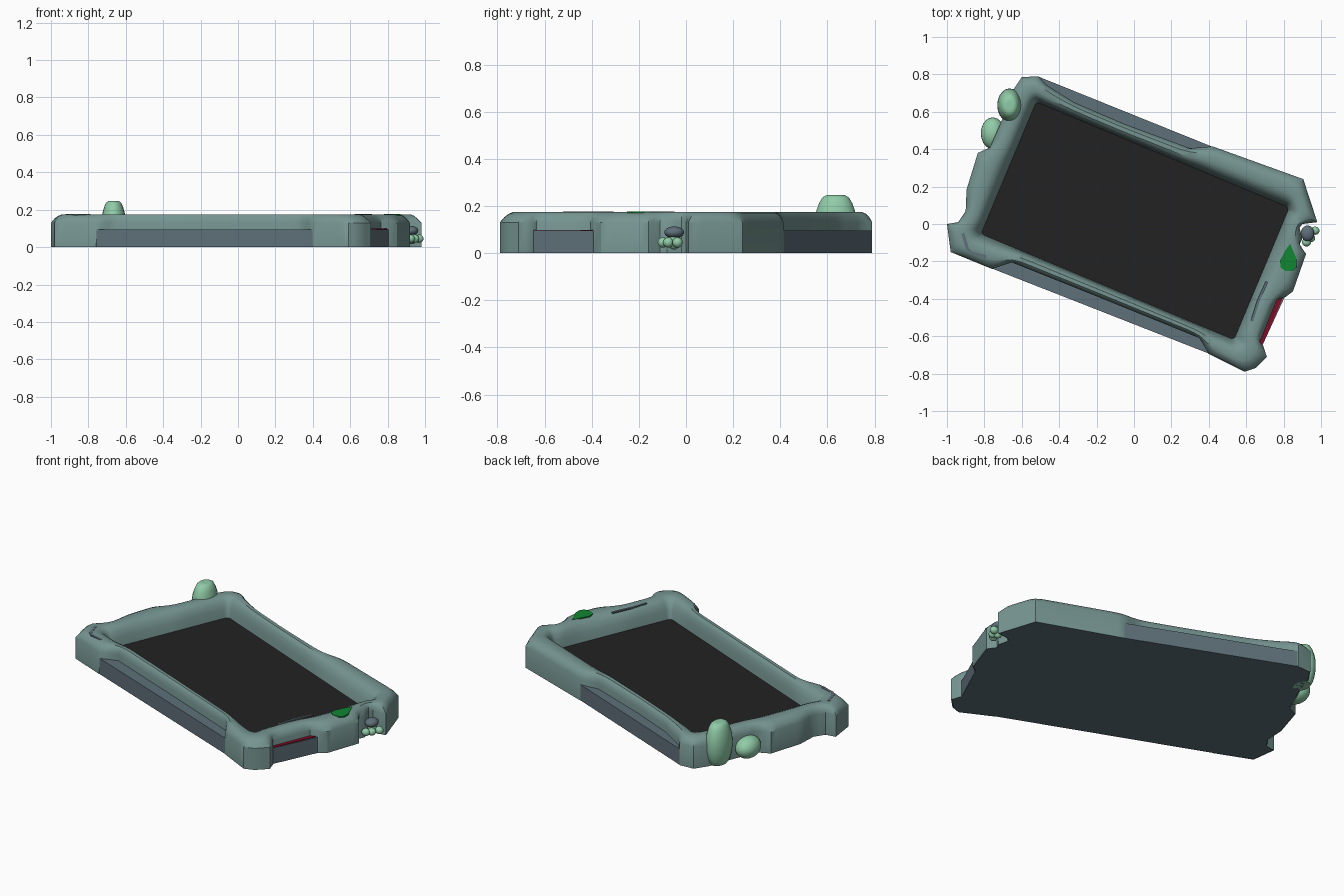
import bpy, bmesh, math
from mathutils import Vector, Matrix

if "Cube" in bpy.data.objects:
    bpy.data.objects.remove(bpy.data.objects["Cube"])

def mat(name, rgb):
    m = bpy.data.materials.new(name)
    m.diffuse_color = (*rgb, 1)
    m.use_nodes = True
    m.node_tree.nodes["Principled BSDF"].inputs["Base Color"].default_value = m.diffuse_color
    return m

TEAL = mat("teal_grey", (.18, .30, .285))
SLATE = mat("slate", (.112, .160, .190))
BLACK = mat("screen_black", (.016, .016, .016))
RED = mat("dark_red", (.22, .004, .020))
GREEN = mat("leaf_green", (.005, .24, .032))
MINT = mat("mint", (.28, .60, .39))

def finish(name, bm, m, angle=32):
    me = bpy.data.meshes.new(name)
    bm.to_mesh(me)
    bm.free()
    ob = bpy.data.objects.new(name, me)
    bpy.context.collection.objects.link(ob)
    me.materials.append(m)
    bpy.ops.object.select_all(action='DESELECT')
    ob.select_set(True)
    bpy.context.view_layer.objects.active = ob
    bpy.ops.object.shade_smooth_by_angle(angle=math.radians(angle))
    return ob

def resample(pts, step=.035):
    out = []
    for a, b in zip(pts, pts[1:] + pts[:1]):
        a, b = Vector(a), Vector(b)
        n = max(1, round((b - a).length / step))
        out += [a.lerp(b, i / n) for i in range(n)]
    return out

def soften(loop, n):
    for _ in range(n):
        k = len(loop)
        loop = [(loop[i - 1] + loop[i] * 2 + loop[(i + 1) % k]) / 4 for i in range(k)]
    return loop

# The whole device is turned in plan; the screen is a rectangle in that turned frame
ROT = Matrix.Rotation(math.radians(-22.7), 2)
CEN, HX, HY, RAD = Vector((.006, .017)), .732, .382, .02

def to_screen(p):
    """Nearest point on the slightly rounded screen edge."""
    q = ROT.transposed() @ (p - CEN)
    hx, hy = HX - RAD, HY - RAD
    c = Vector((max(-hx, min(hx, q.x)), max(-hy, min(hy, q.y))))
    d = (q - c).normalized() * RAD
    return CEN + ROT @ (c + d)

def loft(bm, loops):
    rings = [[bm.verts.new((p.x, p.y, z)) for p in pts] for pts, z in loops]
    n = len(rings[0])
    for a, b in zip(rings, rings[1:]):
        for i in range(n):
            j = (i + 1) % n
            bm.faces.new((a[i], a[j], b[j], b[i]))
    return rings

# Outline pieces, counter-clockwise
left = [(-.65, .71), (-.70, .57), (-.77, .41), (-.835, .38), (-.895, .185),
        (-.90, .07), (-.94, .01), (-1, 0), (-.98, -.15), (-.76, -.24)]
front_waist = [(-.655, -.205), (-.18, -.395), (.35, -.61)]
front_corner = [(.40, -.695), (.59, -.79), (.65, -.77), (.71, -.71), (.69, -.65)]
right_waist = [(.672, -.635), (.765, -.405)]
right = [(.81, -.39), (.85, -.36), (.92, -.16), (.885, -.11), (.90, -.08), (.885, -.02),
         (.90, 0), (.98, .01), (.905, .24), (.42, .415)]
back_waist = [(.30, .405), (-.05, .535), (-.32, .65), (-.47, .745)]
back_corner = [(-.51, .79), (-.60, .785)]

# Rounded bumper rim
outer = resample(left + front_waist + front_corner + right_waist + right + back_waist + back_corner)
inner = [to_screen(p) for p in outer]
bm = bmesh.new()
profile = [(0, 0, 0), (0, .13, 0), (.07, .152, 1), (.17, .167, 2), (.28, .175, 3),
           (.55, .175, 4), (.70, .166, 4), (.82, .147, 3), (.92, .115, 2), (1, .06, 0)]
loft(bm, [(soften([o.lerp(i, t) for o, i in zip(outer, inner)], s), z) for t, z, s in profile])
finish("bumper_rim", bm, TEAL)

# Base tray: shows as straight ledges at the rim waists, closed underneath
hull = [p * .996 for p in resample(left + front_corner + right + back_corner)]
hin = [p.lerp(to_screen(p), .6) for p in hull]
bm = bmesh.new()
rings = loft(bm, [(hull, 0), (hull, .095), (hin, .095)])
bm.faces.new(rings[0][::-1])
finish("base_tray", bm, SLATE, 20)

def plate(name, pts, z0, z1, m):
    bm = bmesh.new()
    r = loft(bm, [([Vector(p) for p in pts], z0), ([Vector(p) for p in pts], z1)])
    bm.faces.new(r[1])
    bm.faces.new(r[0][::-1])
    return finish(name, bm, m, 20)

# Screen
plate("screen", [CEN + ROT @ Vector((sx * (HX + .01), sy * (HY + .01)))
                 for sx, sy in ((-1, -1), (1, -1), (1, 1), (-1, 1))], .057, .065, BLACK)

# Red strip on the right ledge
plate("red_strip", [(.655, -.63), (.687, -.648), (.797, -.392), (.755, -.39)], .0945, .099, RED)

# Green patch on top of the rim
plate("green_patch", [(.78, -.20), (.785, -.235), (.81, -.25), (.85, -.25), (.87, -.23), (.87, -.19),
                      (.845, -.13), (.835, -.105), (.81, -.14)], .170, .1775, GREEN)

# Thin slate grooves on the rim top
def groove(name, path, w):
    P = [Vector(p) for p in path]
    d = [(P[min(i + 1, len(P) - 1)] - P[max(i - 1, 0)]).normalized() for i in range(len(P))]
    n = [Vector((-v.y, v.x)) * w / 2 for v in d]
    plate(name, [p - k for p, k in zip(P, n)] + [p + k for p, k in zip(P[::-1], n[::-1])],
          .169, .1765, SLATE)

groove("corner_groove", [(-.915, -.05), (-.89, -.135), (-.865, -.155), (-.79, -.175)], .016)
groove("right_groove", [(.63, -.52), (.665, -.41), (.71, -.31)], .014)

# Soft blobs and knobs
def blob(name, loc, scale, m, zmin=0, zmax=9):
    bm = bmesh.new()
    bmesh.ops.create_uvsphere(bm, u_segments=20, v_segments=14, radius=1)
    for v in bm.verts:
        v.co = Vector(v.co[i] * scale[i] + loc[i] for i in range(3))
        v.co.z = max(zmin, min(zmax, v.co.z))
    finish(name, bm, m, 50)

blob("tall_blob", (-.665, .635, .115), (.066, .09, .155), MINT, 0, .246)
blob("low_blob", (-.755, .485, .06), (.064, .085, .062), MINT)

blob("knob_cap", (.928, -.05, .088), (.036, .042, .025), SLATE)
blob("knob_stem", (.93, -.05, .05), (.026, .028, .035), MINT)
for i, (x, y) in enumerate([(.968, -.036), (.922, -.098), (.945, -.075)]):
    blob(f"knob_nub_{i}", (x, y, .045), (.024, .022, .022), MINT)
